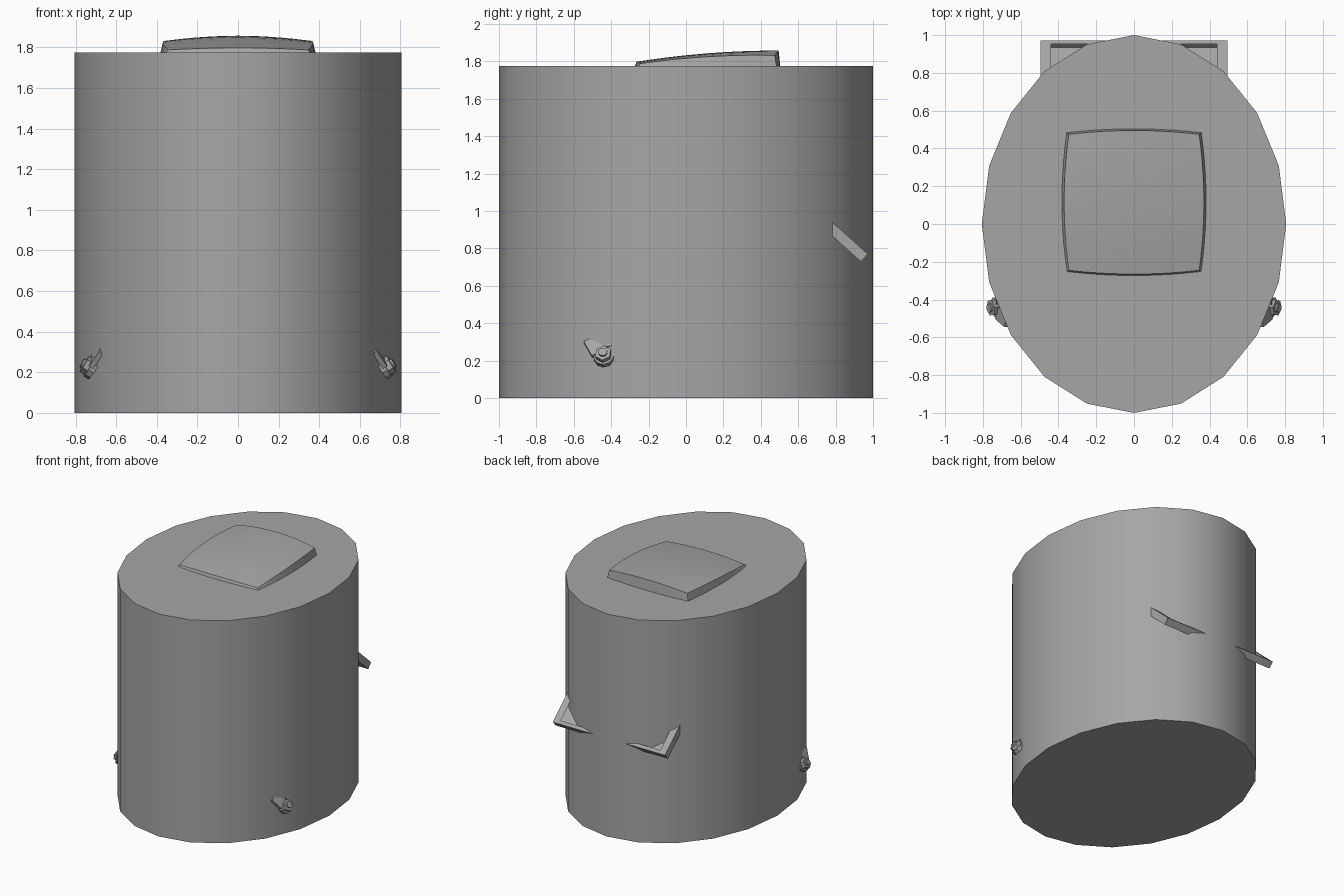
import bpy, bmesh, math
from mathutils import Matrix, Vector

if "Cube" in bpy.data.objects:
    bpy.data.objects.remove(bpy.data.objects["Cube"])

grey = bpy.data.materials.new("grey")
grey.diffuse_color = (0.38, 0.38, 0.38, 1)
grey.use_nodes = True
grey.node_tree.nodes["Principled BSDF"].inputs["Base Color"].default_value = grey.diffuse_color


def finish(name, bm, mirror=False, smooth=0):
    me = bpy.data.meshes.new(name)
    bm.to_mesh(me)
    bm.free()
    me.materials.append(grey)
    ob = bpy.data.objects.new(name, me)
    bpy.context.collection.objects.link(ob)
    if mirror:
        ob.modifiers.new("mirror", 'MIRROR')
    if smooth:
        bpy.ops.object.select_all(action='DESELECT')
        ob.select_set(True)
        bpy.context.view_layer.objects.active = ob
        bpy.ops.object.shade_smooth_by_angle(angle=math.radians(smooth))
    return ob


# oval drum, 20 sides
H = 1.775
bm = bmesh.new()
bmesh.ops.create_cone(bm, cap_ends=True, segments=20, radius1=1, radius2=1, depth=H,
                      matrix=Matrix.Translation((0, 0, H / 2)) @ Matrix.Diagonal((0.806, 1, 1, 1)))
finish("body", bm, smooth=40)

# cushion-shaped hatch, sloping down to the front
bm = bmesh.new()
bmesh.ops.create_grid(bm, x_segments=10, y_segments=10, size=1)
for v in bm.verts:
    a, b = v.co.x, v.co.y
    v.co = (a * (0.345 + 0.025 * (1 - b * b)),
            0.115 + b * (0.36 + 0.02 * (1 - a * a)),
            1.843 + 0.03 * b - 0.015 * b * b - a * a * (0.018 + 0.008 * b))
rim = [e for e in bm.edges if e.is_boundary]
ext = bmesh.ops.extrude_edge_only(bm, edges=rim)["geom"]
for v in [g for g in ext if isinstance(g, bmesh.types.BMVert)]:
    v.co = (v.co.x * 1.035, 0.115 + (v.co.y - 0.115) * 1.025, H - 0.005)
bmesh.ops.recalc_face_normals(bm, faces=bm.faces)
finish("hatch", bm, smooth=35)

# sloping open tray through the back wall
L, T = 0.45, 0.055
slope = Vector((0, 0.745, -0.667))
up = Vector((0, 0.667, 0.745))
end = Vector((0, 0.972, 0.77))
bm = bmesh.new()
bmesh.ops.create_cube(bm, size=1)
top = max(bm.faces, key=lambda f: f.normal.z)
outer = list(top.verts)
bmesh.ops.inset_region(bm, faces=[top], thickness=0.03)
inner = list(top.verts)
for v in bm.verts:
    keep = v in inner
    x = math.copysign(0.44 if keep else 0.495, v.co.x)
    s = (-0.027 if v.co.y > 0 else -L + 0.027) if keep else (0 if v.co.y > 0 else -L)
    d = 0 if v.co.z > 0 else -T
    v.co = end + Vector((x, 0, 0)) + slope * s + up * d
bmesh.ops.delete(bm, geom=[top], context='FACES_ONLY')
finish("back_tray", bm)

# small side fittings, tilted outward and up
axis = Vector((0.85, -0.12, 0.5)).normalized()
side = axis.cross(Vector((0, 0, 1))).normalized()
tilt = Matrix((side, axis.cross(side), axis)).transposed().to_4x4()


def disc(name, pos, r, depth, segs):
    bm = bmesh.new()
    bmesh.ops.create_cone(bm, cap_ends=True, segments=segs, radius1=r, radius2=r,
                          depth=depth, matrix=Matrix.Translation(pos) @ tilt)
    finish(name, bm, mirror=True)


def plate(name, pos, size, spin):
    bm = bmesh.new()
    m = (Matrix.Translation(pos) @ tilt @ Matrix.Rotation(math.radians(spin), 4, 'Z')
         @ Matrix.Diagonal((*size, 1)))
    bmesh.ops.create_cube(bm, size=1, matrix=m)
    finish(name, bm, mirror=True)


hub = Vector((0.73, -0.44, 0.225))
disc("fitting_base", hub - axis * 0.01, 0.055, 0.03, 10)
disc("fitting_nut", hub + axis * 0.018, 0.045, 0.03, 6)
disc("fitting_tip", hub + axis * 0.038, 0.024, 0.015, 10)
plate("fitting_bracket", (0.695, -0.49, 0.275), (0.075, 0.1, 0.025), 30)
plate("fitting_fin", (0.715, -0.39, 0.28), (0.07, 0.012, 0.03), 15)
